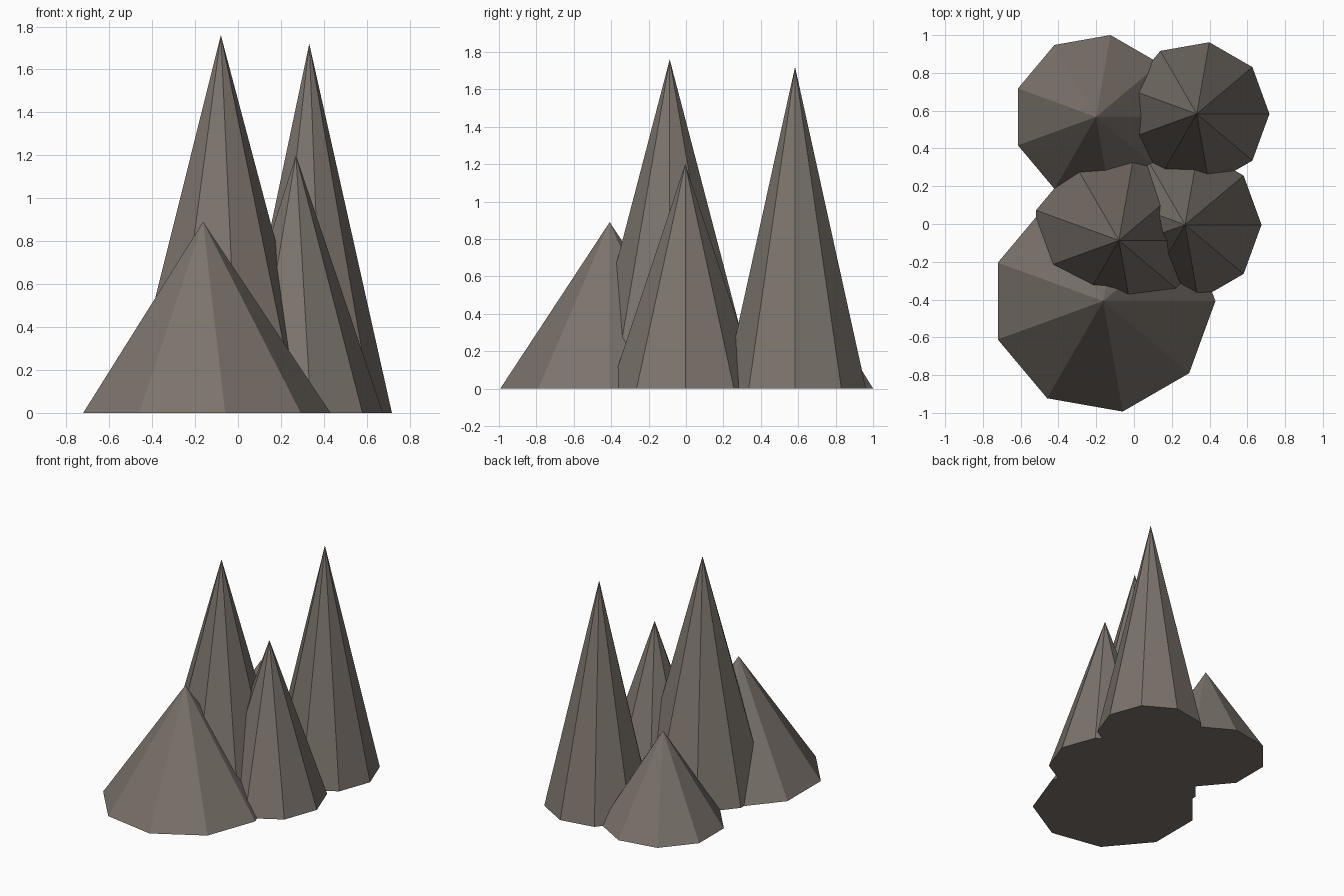
import bpy
import bmesh
from mathutils import Matrix

cube = bpy.data.objects.get("Cube")
if cube:
    bpy.data.objects.remove(cube, do_unlink=True)

# Single warm grey stone colour
stone = bpy.data.materials.new("warm_grey_stone")
stone.use_nodes = True
colour = (0.20, 0.172, 0.15, 1.0)
stone.diffuse_color = colour
bsdf = stone.node_tree.nodes["Principled BSDF"]
bsdf.inputs["Base Color"].default_value = colour
bsdf.inputs["Roughness"].default_value = 0.9

SIDES = 9


def add_spike(name, x, y, radius, height):
    """Flat-shaded cone standing on the ground, first corner towards +x."""
    mesh = bpy.data.meshes.new(name)
    bm = bmesh.new()
    corners = []
    for i in range(SIDES):
        turn = Matrix.Rotation(i * 6.283185307 / SIDES, 3, "Z")
        corners.append(bm.verts.new(turn.col[0] * radius))
    tip = bm.verts.new((0, 0, height))
    bm.faces.new(reversed(corners))
    for i, corner in enumerate(corners):
        bm.faces.new((corner, corners[(i + 1) % SIDES], tip))
    bm.to_mesh(mesh)
    bm.free()
    mesh.materials.append(stone)
    spike = bpy.data.objects.new(name, mesh)
    spike.location = (x, y, 0)
    bpy.context.collection.objects.link(spike)


# Rock spikes: name, x, y, radius, height
add_spike("front_wide_rock", -0.163, -0.408, 0.594, 0.89)
add_spike("middle_tall_rock", -0.08, -0.087, 0.467, 1.76)
add_spike("left_side_rock", 0.27, -0.004, 0.405, 1.20)
add_spike("back_tall_rock", 0.332, 0.583, 0.385, 1.72)
add_spike("back_low_rock", -0.201, 0.567, 0.44, 0.70)
